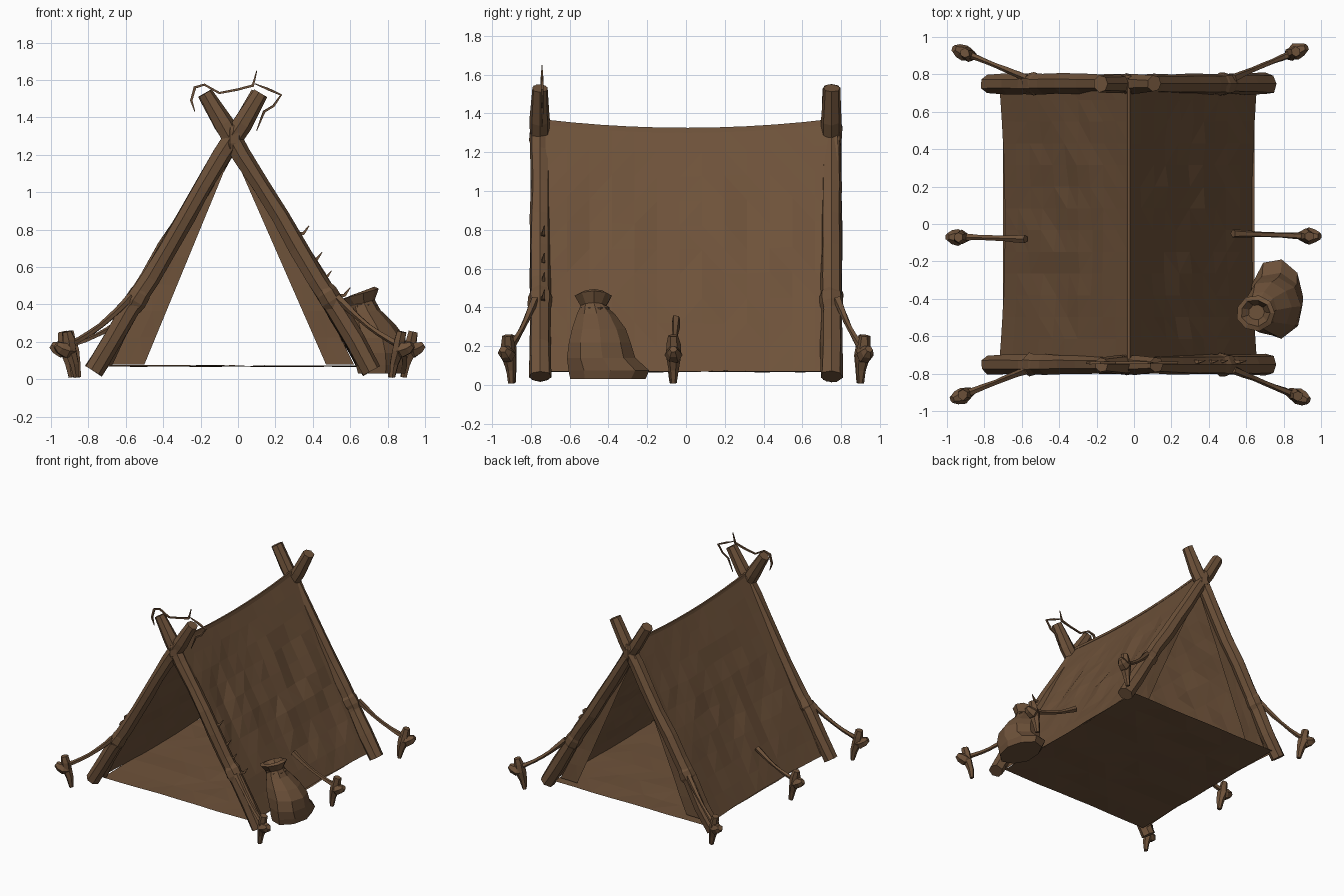
import bpy, bmesh, math, random
from mathutils import Vector, noise

if "Cube" in bpy.data.objects:
    bpy.data.objects.remove(bpy.data.objects["Cube"])

random.seed(4)
brown = bpy.data.materials.new("worn_brown")
brown.diffuse_color = (0.155, 0.084, 0.042, 1)
brown.use_nodes = True
brown.node_tree.nodes["Principled BSDF"].inputs["Base Color"].default_value = brown.diffuse_color


def finish(name, bm):
    bmesh.ops.recalc_face_normals(bm, faces=bm.faces)
    mesh = bpy.data.meshes.new(name)
    bm.to_mesh(mesh)
    bm.free()
    mesh.materials.append(brown)
    obj = bpy.data.objects.new(name, mesh)
    bpy.context.collection.objects.link(obj)
    return obj


def loft(name, rings):
    """Skin a list of equal-sided rings and cap both ends."""
    bm = bmesh.new()
    rows = [[bm.verts.new(p) for p in ring] for ring in rings]
    n = len(rows[0])
    for a, b in zip(rows, rows[1:]):
        for i in range(n):
            bm.faces.new((a[i], a[(i + 1) % n], b[(i + 1) % n], b[i]))
    bm.faces.new(rows[0][::-1])
    bm.faces.new(rows[-1])
    return finish(name, bm)


def tube(name, pts, radii, sides=6, jitter=0.0):
    """Rough faceted tube along a path."""
    pts = [Vector(p) for p in pts]
    rings = []
    for i, p in enumerate(pts):
        d = (pts[min(i + 1, len(pts) - 1)] - pts[max(i - 1, 0)]).normalized()
        u = d.cross(Vector((0, 1, 0))).normalized()
        v = d.cross(u)
        ring = []
        for k in range(sides):
            a = math.tau * (k + 0.5) / sides
            r = radii[i] * (1 + random.uniform(-jitter, jitter))
            ring.append(p + u * math.cos(a) * r + v * math.sin(a) * r)
        rings.append(ring)
    return loft(name, rings)


def sheet(name, fn, nu, nv):
    """Grid of flat triangles from a function of u, v in 0..1."""
    bm = bmesh.new()
    g = [[bm.verts.new(fn(i / nu, j / nv)) for j in range(nv + 1)] for i in range(nu + 1)]
    for i in range(nu):
        for j in range(nv):
            bm.faces.new((g[i][j], g[i + 1][j], g[i + 1][j + 1], g[i][j + 1]))
    bmesh.ops.triangulate(bm, faces=bm.faces)
    return finish(name, bm)


def ridge_z(y):
    return 1.325 + 0.045 * (y / 0.75) ** 2


# Wrinkled canvas on each side of the ridge
def canvas(foot_x):
    def fn(u, v):
        y = -0.73 + 1.51 * u
        foot = foot_x * (1 + 0.045 * (y / 0.75) ** 2)
        x = foot + (-0.03 - foot) * v
        z = 0.07 + (ridge_z(y) - 0.07) * v
        edge = math.sin(math.pi * v) * min(1, 8 * u, 8 * (1 - u))
        w = 0.03 * noise.noise(Vector((x * 4, y * 5, z * 4))) * edge
        return Vector((x + w, y, z + w * 0.4))
    return fn


for label, foot in (("left", -0.69), ("right", 0.63)):
    sheet(label + "_canvas", canvas(foot), 13, 10)


# Tied-back door flaps, straight inner edges
def flap(s, foot, inner):
    def fn(u, v):
        z = 0.08 + 1.14 * v
        x = (foot + (inner - foot) * u) * (1 - v) + (-0.03 - s * 0.07 * (1 - u)) * v
        return Vector((x, 0.715 + 0.012 * noise.noise(Vector((x * 5, 3, z * 4))), z))
    return fn


sheet("left_door_flap", flap(1, -0.68, -0.50), 2, 8)
sheet("right_door_flap", flap(-1, 0.62, 0.47), 2, 8)


# Ground cloth
def floor_pt(u, v):
    x, y = -0.70 + 1.345 * u, -0.73 + 1.5 * v
    return Vector((x, y, 0.07 + 0.012 * noise.noise(Vector((x * 4, y * 4, 2)))))


sheet("ground_cloth", floor_pt, 8, 8)

# Ridge seam
rings = []
for i in range(11):
    y = -0.74 + 1.5 * i / 10
    z = ridge_z(y) - 0.005
    rings.append([(-0.042, y, z - 0.02), (-0.035, y, z + 0.006),
                  (-0.022, y, z + 0.006), (-0.014, y, z - 0.02)])
loft("ridge_seam", rings)


# Crossed poles with knotty bends and lashings
def pole_point(foot, top, t):
    return Vector(foot).lerp(Vector(top), t)


for end, y in (("front", -0.752), ("back", 0.75)):
    for label, fx, tx in (("left", -0.77, 0.115), ("right", 0.72, -0.175)):
        foot, top = (fx, y, 0.045), (tx, y, 1.53)
        pts, radii = [], []
        for i in range(10):
            p = pole_point(foot, top, i / 9)
            p.x += random.uniform(-0.008, 0.008)
            pts.append(p)
            radii.append(0.055 - 0.005 * (i / 9) + random.uniform(-0.003, 0.003))
        radii[-1] *= 0.85
        tube(f"{end}_{label}_pole", pts, radii, 7, 0.08)
        # Knot collar where the guy rope is tied
        tube(f"{end}_{label}_collar",
             [pole_point(foot, top, t) for t in (0.225, 0.25, 0.28, 0.30)],
             [0.048, 0.062, 0.06, 0.048], 7, 0.08)
        # Rolled canvas edge beside the front pole
        if end == "front":
            s = math.copysign(1, fx)
            roll = []
            for i in range(9):
                p = pole_point((fx - s * 0.065, -0.72, 0.08), (-0.03, -0.72, 1.29), i / 8)
                p.x += random.uniform(-0.008, 0.008)
                roll.append(p)
            tube(f"front_{label}_canvas_roll", roll,
                 [random.uniform(0.018, 0.026) for _ in roll], 5, 0.15)
    # Lashing at the crossing
    tube(f"{end}_lashing", [(-0.03, y, z) for z in (1.23, 1.26, 1.33, 1.36)],
         [0.045, 0.056, 0.056, 0.045], 7, 0.1)

# Frayed splinters on the front right pole
for i, (x, z) in enumerate(((0.42, 0.66), (0.47, 0.56), (0.57, 0.47), (0.35, 0.80))):
    tube(f"splinter_{i + 1}",
         [(x - 0.05, -0.74, z - 0.03), (x, -0.735, z - 0.02), (x + 0.03, -0.73, z + 0.02)],
         [0.018, 0.012, 0.003], 4, 0.1)

# Loose cord ends around the front pole tips
cords = [
    [(-0.23, 1.43), (-0.25, 1.49), (-0.23, 1.56), (-0.18, 1.575), (-0.10, 1.53),
     (0.0, 1.55), (0.08, 1.57), (0.10, 1.65)],
    [(0.09, 1.58), (0.16, 1.55), (0.23, 1.52), (0.19, 1.46), (0.14, 1.43), (0.10, 1.33)],
]
for i, path in enumerate(cords):
    n = len(path)
    tube(f"loose_cord_{i + 1}", [(x, -0.742, z) for x, z in path],
         [0.003 if k in (0, n - 1) else 0.009 for k in range(n)], 4, 0.3)

# Guy ropes and pegs: peg position, then rope start
guys = {
    "front_left": ((-0.915, -0.915), (-0.57, -0.78, 0.44)),
    "front_right": ((0.875, -0.92), (0.53, -0.78, 0.44)),
    "middle_left": ((-0.94, -0.07), (-0.58, -0.08, 0.34)),
    "middle_right": ((0.935, -0.065), (0.53, -0.05, 0.34)),
    "back_left": ((-0.905, 0.915), (-0.57, 0.78, 0.44)),
    "back_right": ((0.865, 0.92), (0.53, 0.78, 0.44)),
}
for label, ((px, py), start) in guys.items():
    s = math.copysign(1, px)
    oy = 0.0 if abs(py) < 0.5 else math.copysign(1, py)
    peg = Vector((px, py, 0))
    out = Vector((s, oy * 0.4, 0))
    tube(label + "_peg",
         [peg + out * o + Vector((0, 0, z)) for o, z in
          ((-0.05, 0.01), (-0.04, 0.08), (-0.02, 0.15), (-0.01, 0.21), (0.0, 0.255))],
         [0.016, 0.026, 0.038, 0.034, 0.027], 6, 0.15)
    # Hooked knob on the peg
    tube(label + "_peg_knob",
         [peg + out * o + Vector((0, 0, z)) for o, z in
          ((-0.04, 0.15), (0.0, 0.155), (0.035, 0.17), (0.058, 0.185))],
         [0.025, 0.045, 0.036, 0.02], 6, 0.1)
    # Slack rope
    a, b = Vector(start), peg - out * 0.01 + Vector((0, 0, 0.18))
    rope = []
    for i in range(7):
        t = i / 6
        p = a.lerp(b, t)
        p.z -= 0.025 * math.sin(math.pi * t)
        rope.append(p)
    tube(label + "_guy_rope", rope, [0.024, 0.02, 0.016, 0.014, 0.015, 0.018, 0.022], 5, 0.15)

# Tied sack leaning on the right side: centre x, y, z, radius x, y, tilt
sack = [
    (0.765, -0.40, 0.03, 0.13, 0.19, 0), (0.765, -0.39, 0.075, 0.145, 0.205, 0),
    (0.76, -0.43, 0.14, 0.15, 0.175, 0), (0.745, -0.44, 0.22, 0.15, 0.16, 0),
    (0.715, -0.445, 0.29, 0.13, 0.14, 0), (0.68, -0.46, 0.36, 0.085, 0.10, 0.01),
    (0.66, -0.475, 0.405, 0.072, 0.065, 0.02), (0.65, -0.475, 0.455, 0.105, 0.095, 0.03),
    (0.65, -0.475, 0.465, 0.08, 0.07, 0.03), (0.66, -0.47, 0.40, 0.035, 0.035, 0),
]
shape = [random.uniform(0.95, 1.05) for _ in range(9)]
rings = []
for cx, cy, z, rx, ry, tilt in sack:
    ring = []
    for k in range(9):
        a = math.tau * k / 9
        j = shape[k] * random.uniform(0.97, 1.03)
        ring.append((cx + rx * j * math.cos(a), cy + ry * j * math.sin(a),
                     z + tilt * math.cos(a)))
    rings.append(ring)
loft("sack", rings)
tube("sack_tie", [(0.668, -0.47, z) for z in (0.37, 0.38, 0.40, 0.41)],
     [0.065, 0.078, 0.078, 0.065], 8, 0.06)
